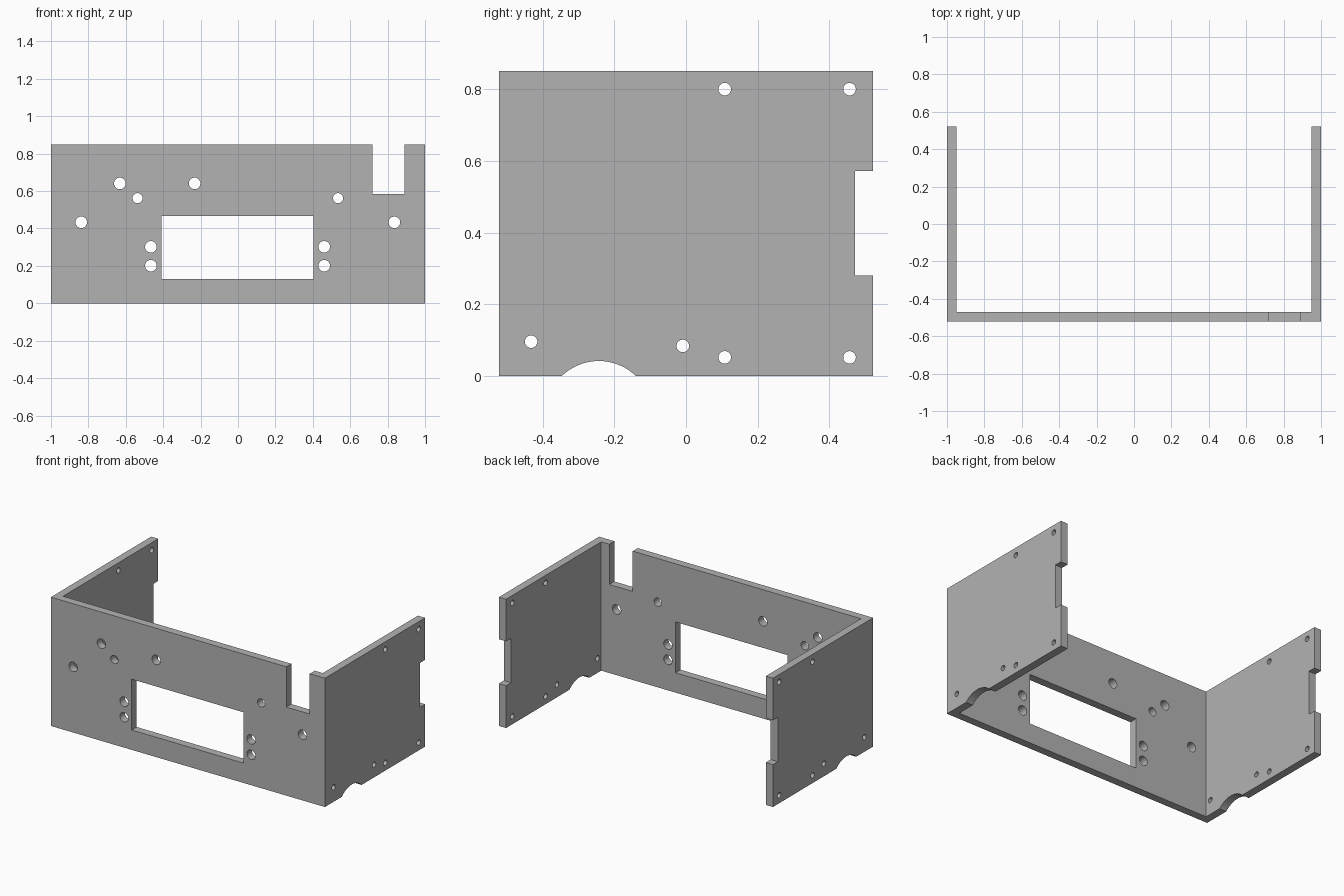
import bpy, bmesh
from math import pi
from mathutils import Matrix, Vector

cube = bpy.data.objects.get("Cube")
if cube:
    bpy.data.objects.remove(cube, do_unlink=True)

W, D, H, T = 1.0, 0.522, 0.85, 0.052   # half width, half depth, height, wall thickness

grey = bpy.data.materials.new("plain grey")
grey.use_nodes = True
colour = (0.45, 0.45, 0.45, 1)
grey.diffuse_color = colour
grey.node_tree.nodes["Principled BSDF"].inputs["Base Color"].default_value = colour


def make_object(name, bm):
    bmesh.ops.recalc_face_normals(bm, faces=bm.faces)
    mesh = bpy.data.meshes.new(name)
    bm.to_mesh(mesh)
    bm.free()
    mesh.materials.append(grey)
    ob = bpy.data.objects.new(name, mesh)
    bpy.context.collection.objects.link(ob)
    return ob


def add_box(bm, lo, hi):
    lo, hi = Vector(lo), Vector(hi)
    m = Matrix.Translation((lo + hi) / 2) @ Matrix.Diagonal((*(hi - lo), 1))
    bmesh.ops.create_cube(bm, size=1, matrix=m)


def add_drill(bm, axis, centre, radius, length, sides=32):
    turn = Matrix.Rotation(pi / 2, 4, "Y" if axis == "X" else "X")
    bmesh.ops.create_cone(bm, cap_ends=True, segments=sides, radius1=radius,
                          radius2=radius, depth=length,
                          matrix=Matrix.Translation(centre) @ turn)


# U-shaped body: front panel with two side walls
bm = bmesh.new()
half = [(W, -D), (W, D), (W - T, D), (W - T, T - D)]
outline = half + [(-x, y) for x, y in reversed(half)]
face = bm.faces.new([bm.verts.new((x, y, 0)) for x, y in outline])
walls = bmesh.ops.extrude_face_region(bm, geom=[face])
bmesh.ops.translate(bm, vec=(0, 0, H),
                    verts=[v for v in walls["geom"] if isinstance(v, bmesh.types.BMVert)])
body = make_object("bracket_body", bm)

# Front cutters: display window, top slot and screw holes
bm = bmesh.new()
add_box(bm, (-0.41, -0.6, 0.131), (0.405, -0.4, 0.466))
add_box(bm, (0.718, -0.6, 0.584), (0.889, -0.4, 1))
for x, z in [(-0.632, 0.641), (-0.232, 0.641), (-0.838, 0.433), (0.836, 0.433),
             (-0.466, 0.302), (-0.466, 0.201), (0.461, 0.302), (0.461, 0.201)]:
    add_drill(bm, "Y", (x, -0.5, z), 0.031, 0.2)
for x in (-0.537, 0.535):
    add_drill(bm, "Y", (x, -0.5, 0.562), 0.027, 0.2)
front_cutter = make_object("front_cutter", bm)

# Side cutters, through both walls: rear notch, bottom arch and screw holes
bm = bmesh.new()
add_box(bm, (-1.2, 0.471, 0.28), (1.2, 0.6, 0.572))
add_drill(bm, "X", (0, -0.243, -0.107), 0.149, 2.4, 64)
for y, z in [(0.108, 0.8), (0.456, 0.8), (0.108, 0.052), (0.456, 0.052),
             (-0.432, 0.096), (-0.009, 0.084)]:
    add_drill(bm, "X", (0, y, z), 0.0175, 2.4)
side_cutter = make_object("side_cutter", bm)

# Cut the openings
for cutter in (front_cutter, side_cutter):
    cutter.hide_render = True
    cutter.hide_set(True)
    mod = body.modifiers.new("cut_" + cutter.name, "BOOLEAN")
    mod.operation = "DIFFERENCE"
    mod.solver = "EXACT"
    mod.object = cutter

# Apply the cuts and remove the cutters
bpy.context.view_layer.update()
cut = bpy.data.meshes.new_from_object(body.evaluated_get(bpy.context.evaluated_depsgraph_get()))
body.modifiers.clear()
body.data = cut
for cutter in (front_cutter, side_cutter):
    bpy.data.objects.remove(cutter, do_unlink=True)

# Smooth hole walls, sharp panel edges
bpy.ops.object.select_all(action="DESELECT")
body.select_set(True)
bpy.context.view_layer.objects.active = body
bpy.ops.object.shade_smooth_by_angle(angle=pi / 6)
